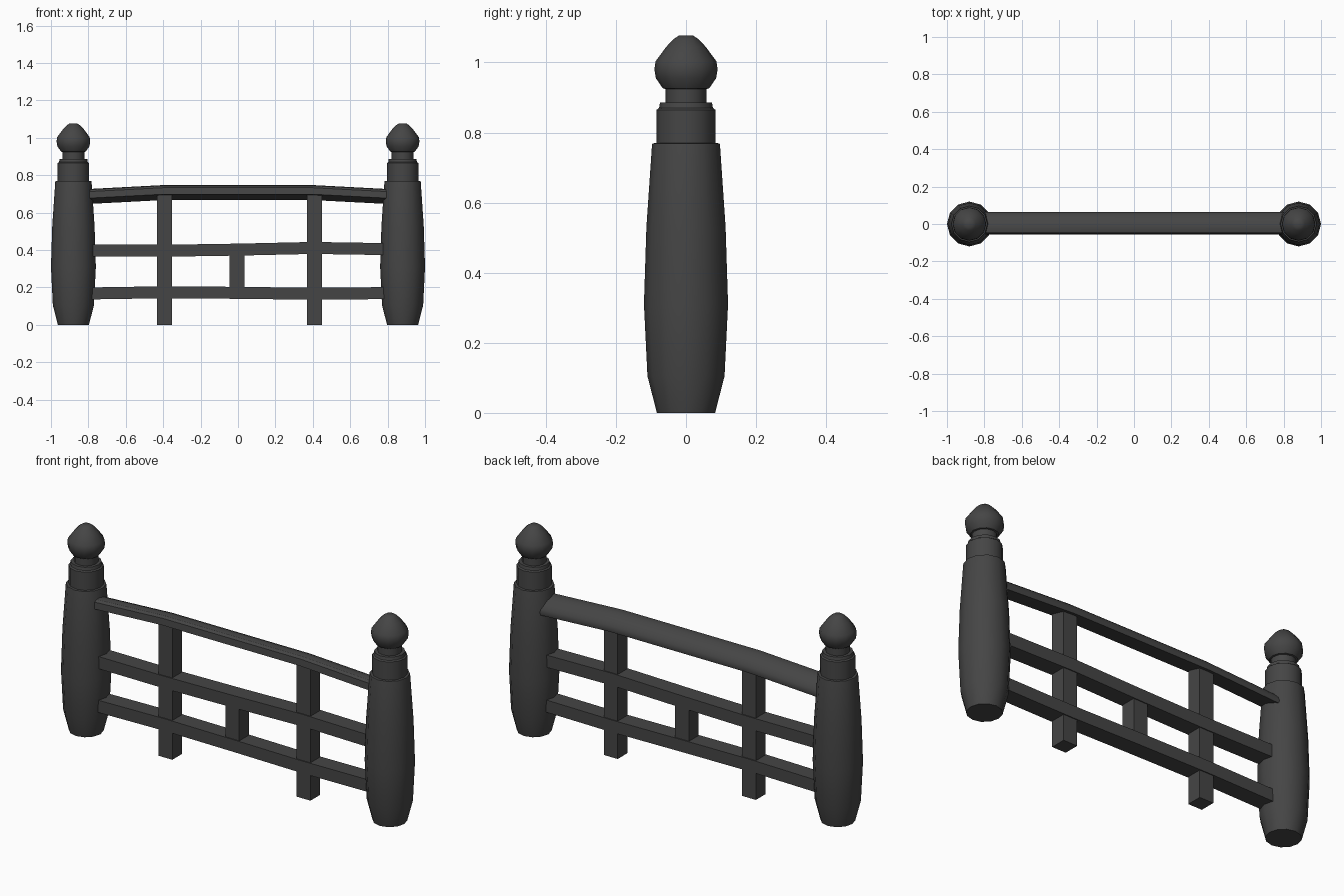
import bpy, bmesh, math

if "Cube" in bpy.data.objects:
    bpy.data.objects.remove(bpy.data.objects["Cube"])

dark = bpy.data.materials.new("dark_wood")
dark.diffuse_color = (.06, .06, .06, 1)
dark.use_nodes = True
dark.node_tree.nodes["Principled BSDF"].inputs["Base Color"].default_value = dark.diffuse_color


def finish(name, bm, angle=30):
    bmesh.ops.recalc_face_normals(bm, faces=bm.faces)
    me = bpy.data.meshes.new(name)
    bm.to_mesh(me)
    bm.free()
    me.materials.append(dark)
    ob = bpy.data.objects.new(name, me)
    bpy.context.collection.objects.link(ob)
    bpy.ops.object.select_all(action='DESELECT')
    ob.select_set(True)
    bpy.context.view_layer.objects.active = ob
    bpy.ops.object.shade_smooth_by_angle(angle=math.radians(angle))
    return ob


def skin(bm, loops):
    """Join successive closed loops of points and cap both ends."""
    rings = [[bm.verts.new(p) for p in loop] for loop in loops]
    n = len(rings[0])
    for a, b in zip(rings, rings[1:]):
        for i in range(n):
            j = (i + 1) % n
            bm.faces.new((a[i], a[j], b[j], b[i]))
    bm.faces.new(rings[0])
    bm.faces.new(rings[-1])


def lathe(name, x, profile, sides=12):
    bm = bmesh.new()
    ang = [2 * math.pi * i / sides for i in range(sides)]
    skin(bm, [[(x + r * math.cos(a), r * math.sin(a), z) for a in ang]
              for r, z in profile])
    return finish(name, bm, 35)


def rail(name, section, path):
    """Sweep a (y, z) section along x stations with a height offset each."""
    bm = bmesh.new()
    skin(bm, [[(x, y, z + h) for y, z in section] for x, h in path])
    return finish(name, bm)


# Turned posts with collar, neck and onion-shaped finial
post = [(.083, 0), (.110, .105), (.120, .31), (.113, .53), (.097, .765),
        (.096, .769), (.084, .770), (.084, .865), (.077, .870), (.074, .886),
        (.058, .886), (.058, .924), (.066, .926), (.086, .955), (.090, .980),
        (.087, 1.003), (.056, 1.045), (.035, 1.067), (.020, 1.077)]
for side, x in (("left", -.88), ("right", .88)):
    lathe(side + "_post", x, post)

# Handrail: tilted, slanting underside, rounded over towards the back
hand = [(.062, .667), (-.055, .698), (-.052, .733), (-.042, .743),
        (-.022, .747), (0, .743), (.025, .733), (.045, .717),
        (.060, .698), (.065, .680)]
rail("top_handrail", hand,
     [(-.84, -.023), (-.4, 0), (.4, 0), (.84, -.023)])

# Slightly wavy square rails
bar = [(-.045, -.032), (.045, -.032), (.045, .032), (-.045, .032)]
rail("middle_rail", bar,
     [(-.84, .398), (-.4, .396), (0, .402), (.4, .411), (.84, .404)])
rail("lower_rail", bar,
     [(-.84, .167), (-.4, .174), (0, .171), (.4, .166), (.84, .170)])

# Uprights
for name, x, z0, z1 in (("left_upright", -.393, 0, .705),
                        ("right_upright", .408, 0, .705),
                        ("centre_short_upright", -.005, .18, .39)):
    bm = bmesh.new()
    skin(bm, [[(x - .04, -.04, z), (x + .04, -.04, z),
               (x + .04, .04, z), (x - .04, .04, z)] for z in (z0, z1)])
    finish(name, bm)
